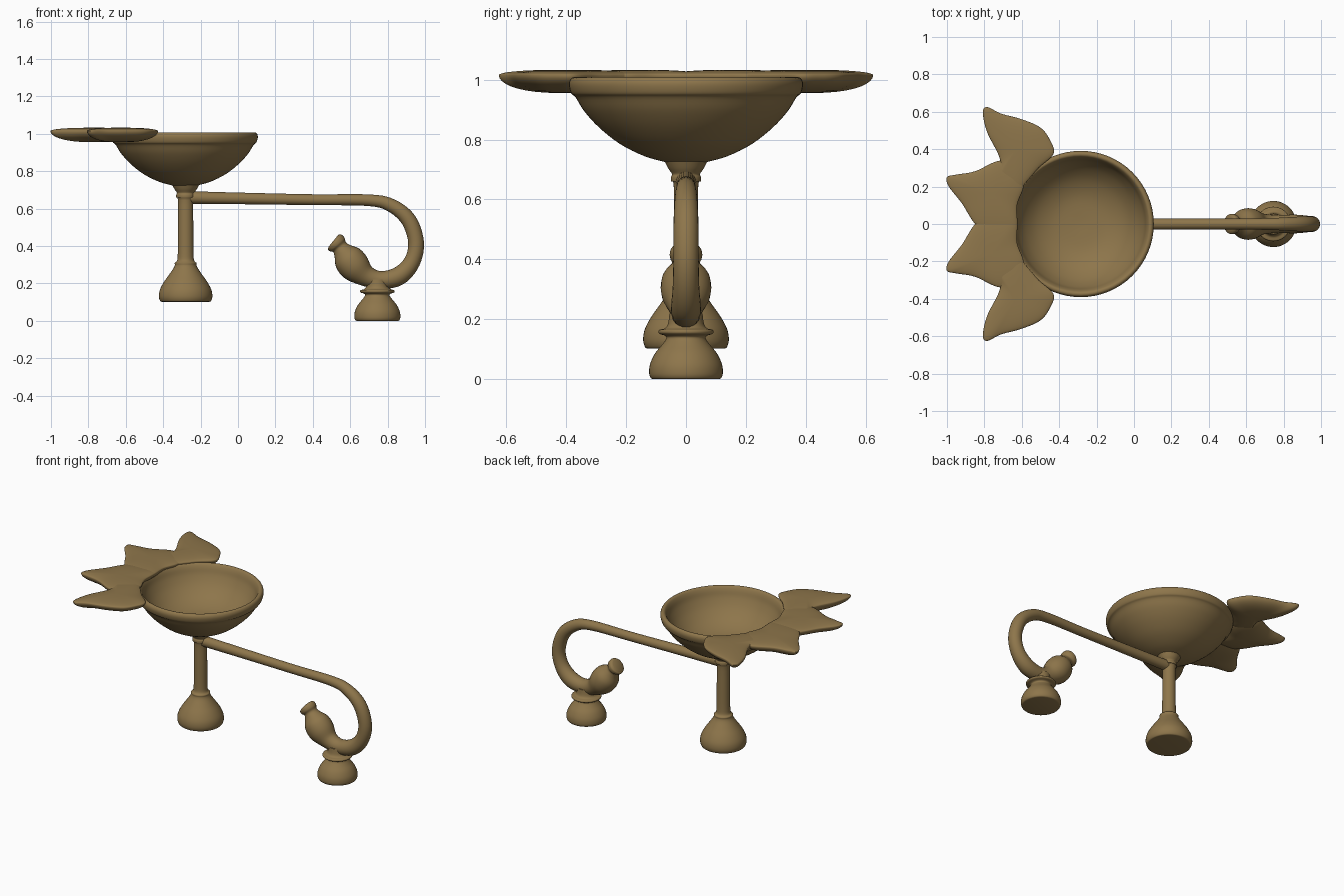
import bpy, bmesh, math
from mathutils import Vector

if "Cube" in bpy.data.objects:
    bpy.data.objects.remove(bpy.data.objects["Cube"])

bronze = bpy.data.materials.new("aged bronze")
bronze.diffuse_color = (0.27, 0.18, 0.07, 1)
bronze.use_nodes = True
bronze.node_tree.nodes["Principled BSDF"].inputs["Base Color"].default_value = bronze.diffuse_color


def finish(bm, name):
    bmesh.ops.recalc_face_normals(bm, faces=bm.faces)
    me = bpy.data.meshes.new(name)
    bm.to_mesh(me)
    bm.free()
    me.materials.append(bronze)
    ob = bpy.data.objects.new(name, me)
    bpy.context.collection.objects.link(ob)
    bpy.ops.object.select_all(action='DESELECT')
    ob.select_set(True)
    bpy.context.view_layer.objects.active = ob
    bpy.ops.object.shade_smooth_by_angle(angle=math.radians(50))
    return ob


def spline(pts, steps=5, closed=False):
    """Catmull-Rom resampling of a list of points."""
    p = [Vector(q) for q in pts]
    n = len(p)
    get = (lambda i: p[i % n]) if closed else (lambda i: p[max(0, min(n - 1, i))])
    out = []
    for i in range(n if closed else n - 1):
        a, b, c, d = get(i - 1), get(i), get(i + 1), get(i + 2)
        for k in range(steps):
            t = k / steps
            out.append(0.5 * (2 * b + (c - a) * t + (2 * a - 5 * b + 4 * c - d) * t * t
                              + (3 * b - a - 3 * c + d) * t ** 3))
    if not closed:
        out.append(p[-1])
    return out


def skin(bm, rings, caps=True):
    """Bridge rings of coordinates into a tube and close its ends."""
    vs = [[bm.verts.new(c) for c in r] for r in rings]
    n = len(vs[0])
    for a, b in zip(vs, vs[1:]):
        for i in range(n):
            j = (i + 1) % n
            bm.faces.new((a[i], a[j], b[j], b[i]))
    if caps:
        bm.faces.new(vs[0])
        bm.faces.new(vs[-1])


def lathe(name, cx, prof, n=48, steps=4):
    bm = bmesh.new()
    rings = [[(cx + r * math.cos(2 * math.pi * i / n), r * math.sin(2 * math.pi * i / n), z)
              for i in range(n)] for r, z in spline(prof, steps)]
    skin(bm, rings)
    return finish(bm, name)


def sweep(name, pts, n=24):
    """Round tube along a path of (x, z, radius) in the xz plane."""
    path = spline(pts, 5)
    rings = []
    for i, p in enumerate(path):
        d = path[min(i + 1, len(path) - 1)] - path[max(i - 1, 0)]
        d = Vector((d.x, 0, d.y)).normalized()
        side = Vector((-d.z, 0, d.x))
        c = Vector((p.x, 0, p.y))
        rings.append([c + p.z * (side * math.cos(2 * math.pi * k / n)
                                 + Vector((0, 1, 0)) * math.sin(2 * math.pi * k / n))
                      for k in range(n)])
    bm = bmesh.new()
    skin(bm, rings)
    return finish(bm, name)


def petal(name, outline, centre, sign):
    """Leaf plate: nearly flat on top, domed underneath."""
    loop = spline(outline, 6, closed=True)
    c = Vector(centre)
    rings = []
    m = 9
    for k in range(-m, m + 1):
        a = k / m * math.pi / 2 * 0.96
        s = math.cos(a) ** 0.8
        h = math.sin(a)
        z = 1.015 + (0.018 * h if h > 0 else 0.06 * h)
        rings.append([(c.x + (q.x - c.x) * s, sign * (c.y + (q.y - c.y) * s), z) for q in loop])
    bm = bmesh.new()
    skin(bm, rings)
    return finish(bm, name)


# Bowl with a rolled rim and hollow inside
lathe("bowl", -0.285, [
    (0.02, 0.715), (0.07, 0.725), (0.14, 0.745), (0.22, 0.785), (0.29, 0.84), (0.34, 0.895),
    (0.368, 0.94), (0.384, 0.955), (0.391, 0.985), (0.383, 1.005), (0.366, 1.006),
    (0.352, 0.985), (0.335, 0.94), (0.295, 0.88), (0.23, 0.825), (0.14, 0.79), (0.02, 0.78)],
    n=64)

# Stem with flared top and bell-shaped foot
lathe("stem_and_foot", -0.28, [
    (0.125, 0.102), (0.136, 0.106), (0.143, 0.13), (0.138, 0.165), (0.118, 0.205),
    (0.09, 0.245), (0.066, 0.28), (0.058, 0.298), (0.058, 0.31), (0.046, 0.322),
    (0.042, 0.36), (0.041, 0.5), (0.041, 0.645), (0.05, 0.66), (0.05, 0.675),
    (0.047, 0.685), (0.06, 0.705), (0.075, 0.735), (0.08, 0.75)])

# Long curved arm ending in a bulbous spout with a lip
sweep("arm_and_spout", [
    (-0.28, 0.66, .034), (0, 0.655, .031), (0.4, 0.648, .029), (0.7, 0.645, .031),
    (0.82, 0.617, .036), (0.912, 0.54, .041), (0.952, 0.42, .042), (0.93, 0.315, .044),
    (0.86, 0.24, .05), (0.765, 0.218, .048), (0.69, 0.238, .056), (0.63, 0.285, .082),
    (0.588, 0.335, .08), (0.558, 0.374, .052), (0.543, 0.394, .043), (0.531, 0.408, .053),
    (0.517, 0.422, .053), (0.51, 0.428, .04)])

# Small foot with collar under the spout
lathe("spout_foot", 0.745, [
    (0.11, 0.0), (0.118, 0.004), (0.123, 0.02), (0.12, 0.05), (0.104, 0.085), (0.08, 0.115),
    (0.066, 0.135), (0.07, 0.145), (0.09, 0.152), (0.09, 0.164), (0.07, 0.17),
    (0.06, 0.185), (0.055, 0.22)])

# Four leaves around one side of the rim
outer = [(-0.43, 0.375), (-0.45, 0.45), (-0.5, 0.515), (-0.6, 0.56), (-0.71, 0.59),
         (-0.785, 0.625), (-0.808, 0.595), (-0.785, 0.49), (-0.715, 0.34), (-0.735, 0.22),
         (-0.64, 0.16), (-0.57, 0.23), (-0.51, 0.3)]
inner = [(-0.63, -0.03), (-0.72, -0.05), (-0.835, -0.015), (-0.92, 0.11), (-0.99, 0.2),
         (-1.0, 0.25), (-0.95, 0.264), (-0.85, 0.282), (-0.71, 0.34), (-0.6, 0.29),
         (-0.59, 0.2), (-0.625, 0.1)]
for label, sign in (("back", 1), ("front", -1)):
    petal("side_leaf_" + label, outer, (-0.63, 0.4), sign)
    petal("end_leaf_" + label, inner, (-0.76, 0.16), sign)
